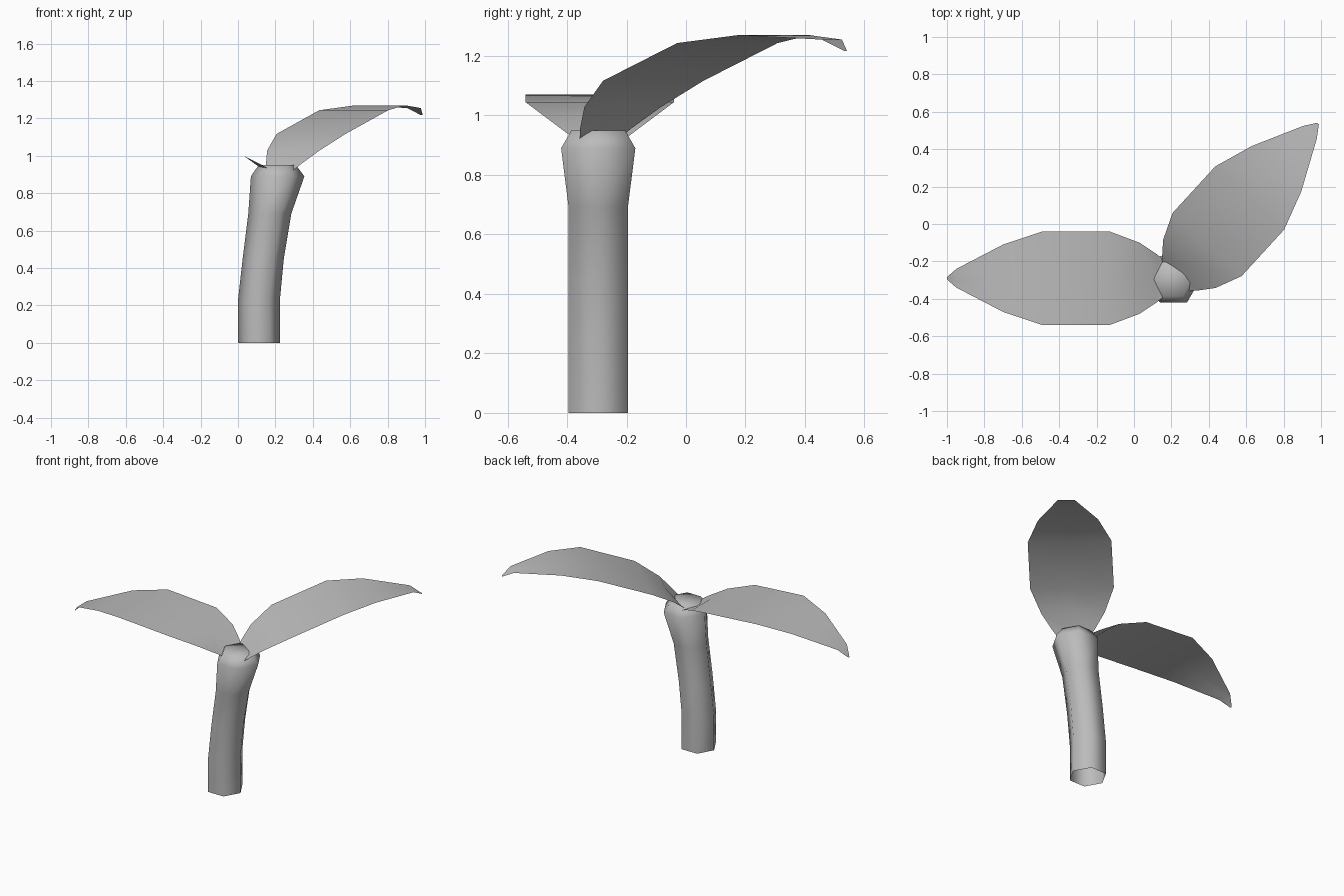
import bpy
import bmesh
from math import cos, sin, pi, radians
from mathutils import Matrix, Vector

cube = bpy.data.objects.get("Cube")
if cube:
    bpy.data.objects.remove(cube, do_unlink=True)

# One plain grey for the whole plant
grey = bpy.data.materials.new("light_grey")
grey.use_nodes = True
colour = (0.5, 0.5, 0.5, 1)
grey.diffuse_color = colour
grey.node_tree.nodes["Principled BSDF"].inputs["Base Color"].default_value = colour


def loft(name, rows, closed=False, cap=False):
    """Bridge rows of points into a smooth sheet or tube."""
    bm = bmesh.new()
    rings = [[bm.verts.new(p) for p in row] for row in rows]
    for a, b in zip(rings, rings[1:]):
        n = len(a)
        for i in range(n if closed else n - 1):
            j = (i + 1) % n
            bm.faces.new((a[i], a[j], b[j], b[i]))
    if cap:
        bm.faces.new(rings[-1])
    for face in bm.faces:
        face.smooth = True
    mesh = bpy.data.meshes.new(name)
    bm.to_mesh(mesh)
    bm.free()
    mesh.materials.append(grey)
    obj = bpy.data.objects.new(name, mesh)
    bpy.context.collection.objects.link(obj)
    return obj


# Bent six-sided trunk, open below: centre x, height, radius x, radius y, tilt
SIDES = 6
trunk_rings = [
    (0.112, 0.0, 0.113, 0.115, 0),
    (0.112, 0.23, 0.113, 0.115, 0.01),
    (0.135, 0.45, 0.11, 0.115, 0),
    (0.17, 0.69, 0.115, 0.115, 0),
    (0.212, 0.89, 0.143, 0.144, 0),
    (0.21, 0.95, 0.1, 0.104, 0),
]
rows = []
for x, z, rx, ry, tilt in trunk_rings:
    angles = [2 * pi * i / SIDES for i in range(SIDES)]
    rows.append([(x + rx * cos(a), -0.295 + ry * sin(a), z + tilt * cos(a)) for a in angles])
loft("trunk", rows, closed=True, cap=True)

# Arched leaf: distance from hub, height above hub, half width, centre dip
leaf_sections = [
    (0.03, -0.005, 0.09, 0.01),
    (0.08, 0.025, 0.13, 0.02),
    (0.17, 0.07, 0.19, 0),
    (0.33, 0.115, 0.25, 0),
    (0.69, 0.14, 0.25, 0),
    (0.90, 0.105, 0.18, 0),
    (1.15, 0.015, 0.05, 0),
    (1.20, -0.04, 0.006, 0),
]


def leaf(name, hub, heading, pitch):
    place = (Matrix.Translation(hub) @ Matrix.Rotation(radians(heading), 4, "Z")
             @ Matrix.Rotation(radians(-pitch), 4, "Y"))
    rows = []
    for d, h, w, dip in leaf_sections:
        row = [Vector((d, side * w, h - dip * (side == 0))) for side in (1, 0, -1)]
        rows.append([place @ p for p in row])
    loft(name, rows)


leaf("right_leaf", (0.2, -0.29, 0.93), 180, 0)
leaf("left_leaf", (0.199, -0.319, 0.912), 47.5, 16.6)
